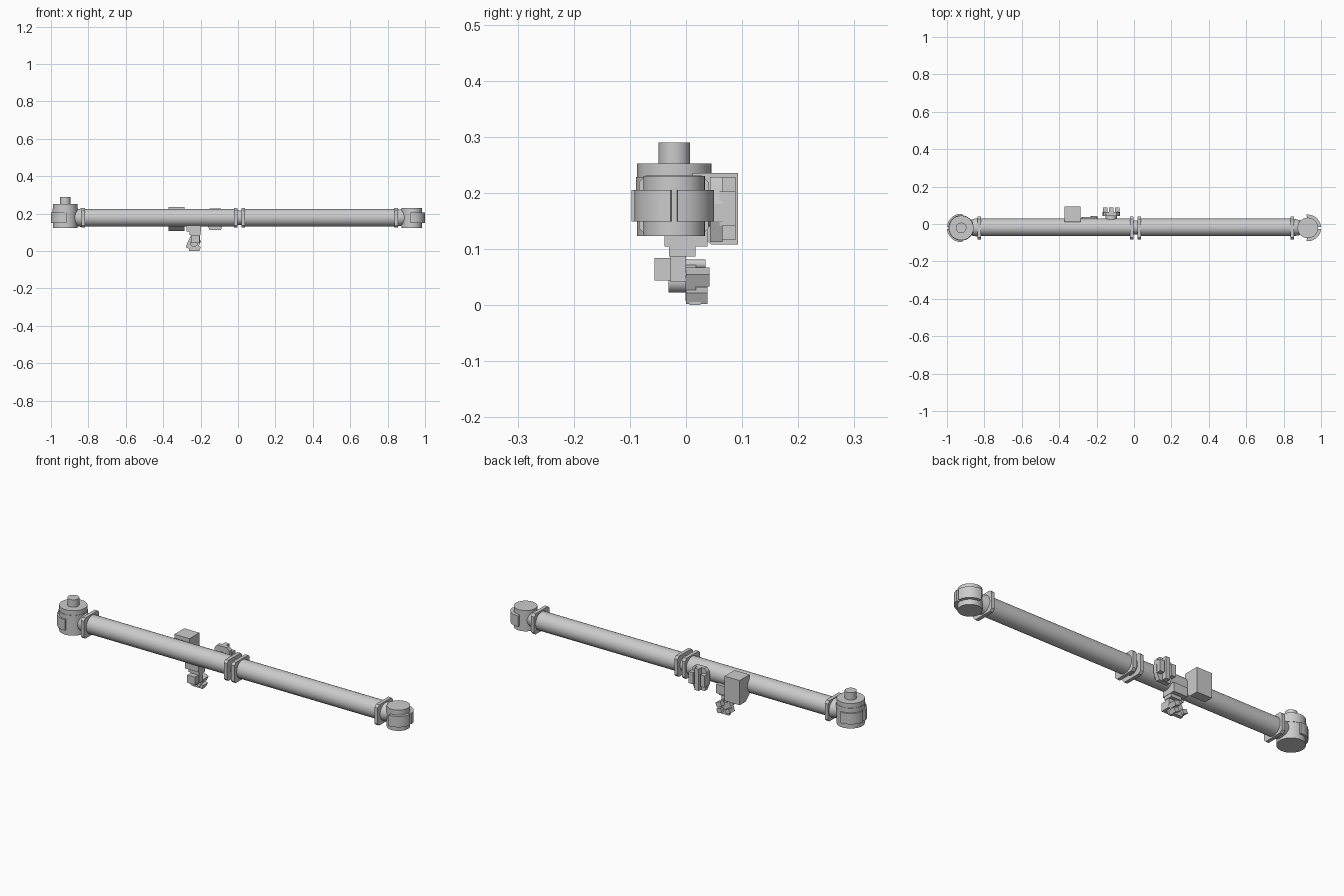
import bpy, bmesh, math
from mathutils import Vector, Matrix

if "Cube" in bpy.data.objects:
    bpy.data.objects.remove(bpy.data.objects["Cube"])

CY, CZ = -0.018, 0.178   # boom axis


def finish(name, bm, smooth=False):
    bmesh.ops.recalc_face_normals(bm, faces=bm.faces)
    me = bpy.data.meshes.new(name)
    bm.to_mesh(me)
    bm.free()
    ob = bpy.data.objects.new(name, me)
    bpy.context.collection.objects.link(ob)
    if smooth:
        bpy.ops.object.select_all(action='DESELECT')
        ob.select_set(True)
        bpy.context.view_layer.objects.active = ob
        bpy.ops.object.shade_smooth_by_angle(angle=math.radians(35))
    return ob


def box(name, x, y, z, tilt=0):
    """Box from (min, max) ranges, tilted about its own y axis."""
    c = Vector([sum(r) / 2 for r in (x, y, z)])
    s = [r[1] - r[0] for r in (x, y, z)]
    m = (Matrix.Translation(c) @ Matrix.Rotation(math.radians(tilt), 4, 'Y')
         @ Matrix.Diagonal((*s, 1)))
    bm = bmesh.new()
    bmesh.ops.create_cube(bm, size=1, matrix=m)
    return finish(name, bm)


def rod(name, a, b, r1, r2=None, seg=32):
    """Cylinder or cone between two points."""
    a, b = Vector(a), Vector(b)
    d = b - a
    m = Matrix.Translation((a + b) / 2) @ d.to_track_quat('Z', 'Y').to_matrix().to_4x4()
    bm = bmesh.new()
    bmesh.ops.create_cone(bm, cap_ends=True, segments=seg, radius1=r1,
                          radius2=r1 if r2 is None else r2, depth=d.length, matrix=m)
    return finish(name, bm, True)


def prism(name, pts, offset, smooth=False):
    """Extrude a closed outline of 3D points along an offset."""
    bm = bmesh.new()
    f = bm.faces.new([bm.verts.new(p) for p in pts])
    g = bmesh.ops.extrude_face_region(bm, geom=[f])
    bmesh.ops.translate(bm, vec=offset, verts=[v for v in g['geom'] if isinstance(v, bmesh.types.BMVert)])
    return finish(name, bm, smooth)


def flange(name, x):
    h, w, c = 0.053, 0.062, 0.012
    half = [(w, h - c), (w - c, h), (-w + c, h), (-w, h - c)]
    pts = half + [(-a, -b) for a, b in half]
    prism(name, [(x - 0.009, CY - 0.004 + a, CZ + b) for a, b in pts], (0.018, 0, 0))


# Boom tubes and their flanges
rod("upper_boom", (-0.835, CY, CZ), (-0.01, CY, CZ), 0.047)
rod("lower_boom", (0.03, CY, CZ), (0.845, CY, CZ), 0.047)
rod("elbow_core", (-0.02, CY, CZ), (0.04, CY, CZ), 0.038)
for i, x in enumerate((-0.828, -0.013, 0.029, 0.846)):
    flange(f"flange_{i}", x)

# End joints: housing, tapered neck and two curved cheek plates
for side, s, r, top, band in (("left", -1, 0.066, 0.252, 0.076), ("right", 1, 0.055, 0.230, 0.071)):
    jx = s * (1.0 - band)
    jy = -0.021
    rod(side + "_joint_housing", (jx, jy, 0.123), (jx, jy, top), r)
    rod(side + "_joint_neck", (s * 0.835, CY, CZ), (jx, jy, CZ), 0.05, 0.032)
    if s < 0:
        rod("left_joint_collar", (jx, jy, 0.205), (jx, jy, 0.228), r + 0.002)
    for k in (-1, 1):
        angs = [math.radians(k * (5 + 90 * i / 8)) for i in range(9)]
        pts = [(jx + s * band * math.cos(a), jy + band * math.sin(a), 0.149) for a in angs]
        pts += [(jx + s * (r - 0.008) * math.cos(a), jy + (r - 0.008) * math.sin(a), 0.149)
                for a in reversed(angs)]
        prism(f"{side}_joint_cheek_{'front' if k < 0 else 'rear'}", pts, (0, 0, 0.056), True)

# Spigot on the left joint
rod("spigot", (-0.924, -0.021, 0.24), (-0.924, -0.021, 0.29), 0.028)

# Equipment box behind the boom
prof = [(0.012, 0.235), (0.093, 0.235), (0.093, 0.108), (0.045, 0.108), (0.012, 0.135)]
prism("equipment_box", [(-0.371, y, z) for y, z in prof], (0.086, 0, 0))

# Grapple fixture behind the boom: stem, faceted plate, ribs
rod("grapple_stem", (-0.122, 0.01, 0.17), (-0.122, 0.05, 0.17), 0.03, seg=12)
half = [(0.028, 0.058), (0.04, 0.045), (0.046, 0.01), (0.046, -0.02), (0.03, -0.058)]
pts = half + [(-a, b) for a, b in reversed(half)]
prism("grapple_plate", [(-0.122 + a, 0.043, 0.17 + b) for a, b in pts], (0, 0.022, 0))
for i, a in enumerate((-0.033, 0, 0.033)):
    h = 0.03 if i != 1 else 0.056
    box(f"grapple_rib_{i}", (-0.122 + a - 0.012, -0.122 + a + 0.012),
        (0.06, 0.088), (0.172 - h, 0.172 + h))

# Hanging camera head
box("head_mount", (-0.276, -0.198), (-0.038, 0.038), (0.104, 0.15))
box("head_collar", (-0.26, -0.2), (-0.03, 0.017), (0.087, 0.106))
box("head_column", (-0.252, -0.203), (-0.028, 0.0), (0.042, 0.105))
box("head_side_box", (-0.25, -0.206), (-0.056, -0.026), (0.044, 0.084))
rod("head_tilt_pivot", (-0.235, -0.031, 0.042), (-0.235, 0.012, 0.042), 0.02, seg=24)
box("head_yoke", (-0.268, -0.206), (-0.001, 0.018), (0.018, 0.066), 25)
box("head_camera", (-0.23, -0.2), (0.0, 0.042), (0.038, 0.062), 25)
box("head_lower_lamp", (-0.228, -0.202), (0.0, 0.038), (0.006, 0.028), 25)
box("head_left_lamp", (-0.276, -0.25), (0.0, 0.038), (0.014, 0.036), 25)
box("head_foot", (-0.262, -0.206), (0.006, 0.026), (0.0, 0.022))
rod("head_lamp_rod", (-0.25, -0.002, 0.073), (-0.25, 0.035, 0.073), 0.008, seg=16)
